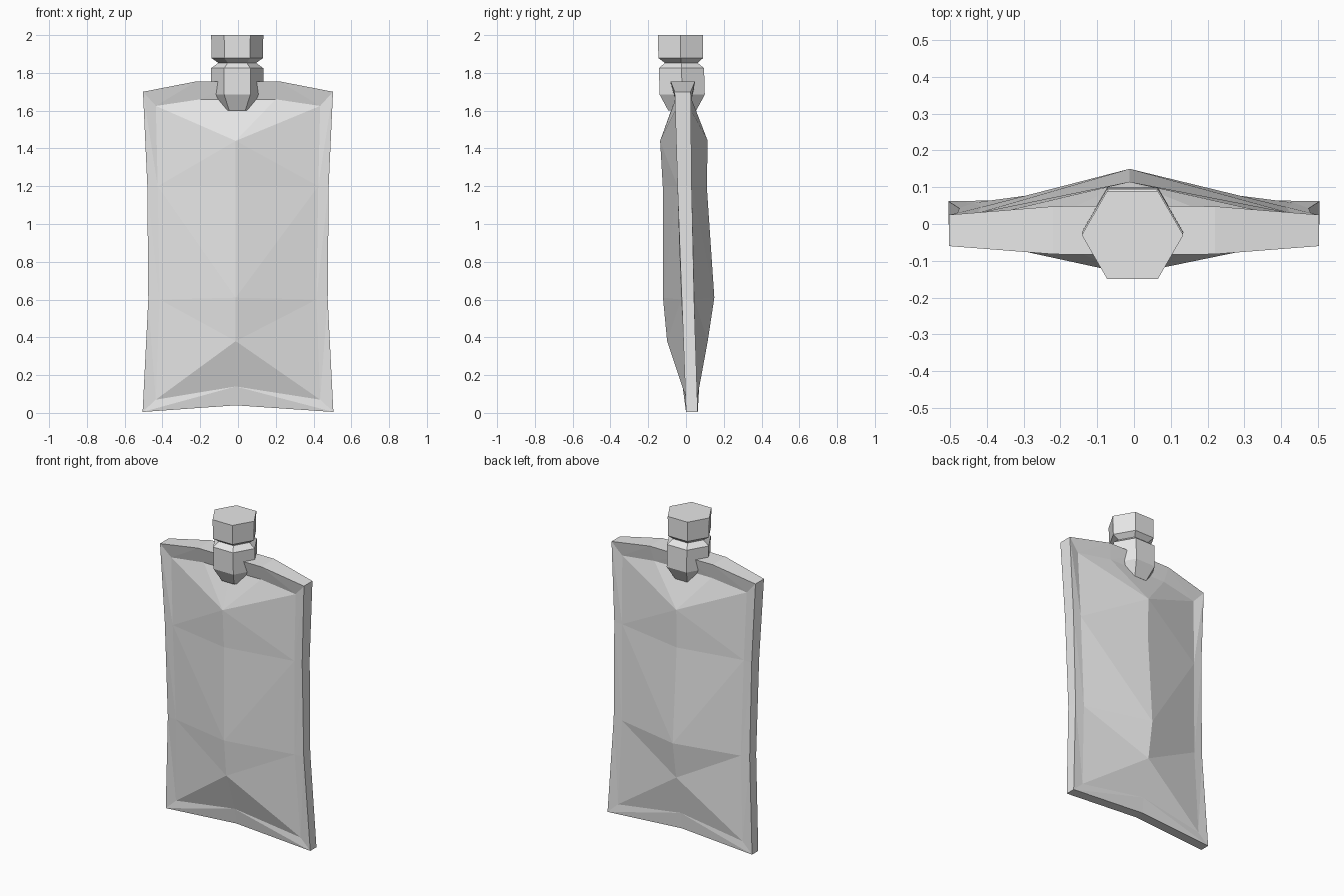
import bpy
import bmesh
import math

old = bpy.data.objects.get("Cube")
if old:
    bpy.data.objects.remove(old, do_unlink=True)

grey = bpy.data.materials.new("plain grey")
grey.use_nodes = True
grey.diffuse_color = (0.8, 0.8, 0.8, 1)
grey.node_tree.nodes["Principled BSDF"].inputs["Base Color"].default_value = (0.8, 0.8, 0.8, 1)


def finish(bm, name):
    bmesh.ops.remove_doubles(bm, verts=bm.verts, dist=0.0005)
    bmesh.ops.recalc_face_normals(bm, faces=bm.faces)
    mesh = bpy.data.meshes.new(name)
    bm.to_mesh(mesh)
    bm.free()
    mesh.materials.append(grey)
    obj = bpy.data.objects.new(name, mesh)
    bpy.context.collection.objects.link(obj)
    return obj


# Pouch half outline: x, z, front y, back y, from top middle to bottom middle
OUTER = [(0, 1.755, -.085, .05), (.22, 1.755, -.082, .048), (.503, 1.7, -.06, .025),
         (.48, 1.2, -.045, .03), (.475, .6, -.022, .043), (.505, .005, 0, .062),
         (0, .04, 0, .062)]
INNER = [(0, 1.66, -.058, .03), (.2, 1.66, -.056, .03), (.435, 1.625, -.045, .015),
         (.425, 1.2, -.045, .03), (.415, .6, -.027, .046), (.435, .07, .003, .058),
         (0, .14, -.018, .07)]
# Bulging middle ridge of each face
SPINE = [(0, 1.44, -.137, .115), (0, 1.2, -.123, .11),
         (0, .61, -.122, .15), (0, .38, -.1, .115)]
# Panel triangles: inner outline indices as "i", ridge indices as "s"
PANELS = ["i0 i1 s0", "i1 i2 s0", "i2 i3 s0", "i3 s1 s0", "i3 s2 s1",
          "i3 i4 s2", "i4 s3 s2", "i4 i5 s3", "i5 i6 s3"]


def build_pouch():
    bm = bmesh.new()

    def face(points):
        bm.faces.new([bm.verts.new(p) for p in points])

    for side in (-1, 1):
        def at(p, back):
            x = side * p[0] if p[0] else -0.012
            return (x, p[3] if back else p[2], p[1])

        for back in (False, True):
            # Sealed border around the panel
            for i in range(len(OUTER) - 1):
                a, b, c, d = (at(p, back) for p in (OUTER[i], OUTER[i + 1], INNER[i + 1], INNER[i]))
                face((a, b, c))
                face((a, c, d))
            # Faceted bulge
            for panel in PANELS:
                face([at((INNER if k[0] == "i" else SPINE)[int(k[1])], back)
                      for k in panel.split()])
        # Outer edge strip joining front and back
        for p, q in zip(OUTER, OUTER[1:]):
            face((at(p, False), at(q, False), at(q, True), at(p, True)))
    return finish(bm, "pouch_body")


def hex_stack(name, rings):
    """Closed six-sided solid through rings of (z, radius, centre y)."""
    bm = bmesh.new()
    loops = []
    for z, r, y in rings:
        loops.append([bm.verts.new((-.004 + r * math.cos(k * math.pi / 3),
                                    y + r * math.sin(k * math.pi / 3), z)) for k in range(6)])
    for low, high in zip(loops, loops[1:]):
        for k in range(6):
            n = (k + 1) % 6
            bm.faces.new((low[k], low[n], high[n], high[k]))
    bm.faces.new(loops[0][::-1])
    bm.faces.new(loops[-1])
    return finish(bm, name)


build_pouch()
# Spout with tapered foot and narrow waist
hex_stack("spout", [(1.6, .085, -.02), (1.685, .138, -.02), (1.825, .138, -.024),
                    (1.853, .1, -.025)])
# Screw cap
hex_stack("cap", [(1.853, .1, -.025), (1.878, .136, -.028), (2.0, .138, -.03)])
